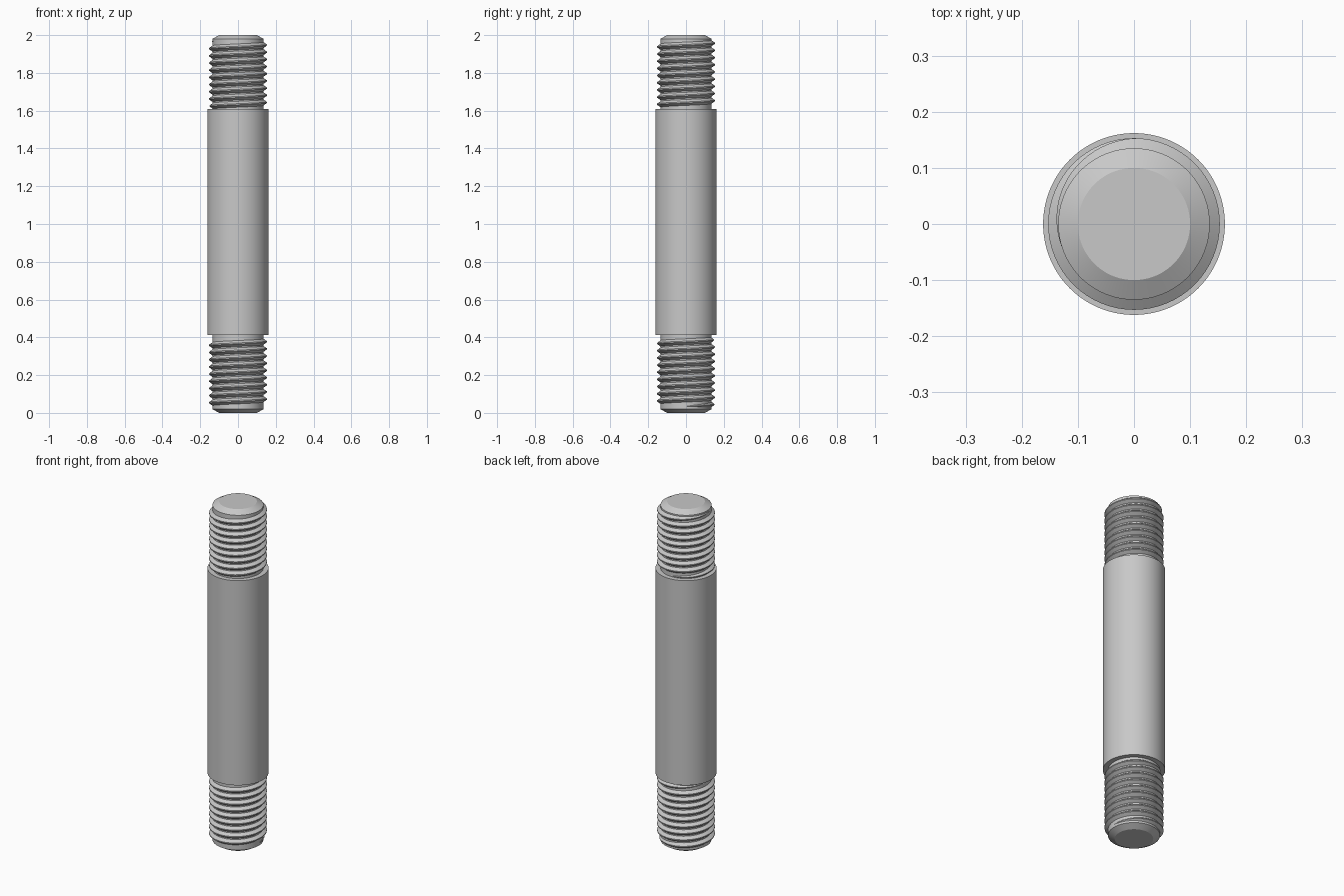
import bpy, bmesh, math

cube = bpy.data.objects.get("Cube")
if cube:
    bpy.data.objects.remove(cube, do_unlink=True)

STEEL = (0.58, 0.58, 0.58, 1)
steel = bpy.data.materials.new("grey steel")
steel.use_nodes = True
steel.diffuse_color = STEEL
steel.node_tree.nodes["Principled BSDF"].inputs["Base Color"].default_value = STEEL

CORE, CREST, PITCH = 0.135, 0.153, 0.038


def finish(name, bm, angle):
    bmesh.ops.recalc_face_normals(bm, faces=bm.faces)
    mesh = bpy.data.meshes.new(name)
    bm.to_mesh(mesh)
    bm.free()
    mesh.materials.append(steel)
    obj = bpy.data.objects.new(name, mesh)
    bpy.context.collection.objects.link(obj)
    bpy.ops.object.select_all(action="DESELECT")
    obj.select_set(True)
    bpy.context.view_layer.objects.active = obj
    bpy.ops.object.shade_smooth_by_angle(angle=math.radians(angle))


def turned(name, profile, sides=96):
    """Closed solid of revolution from (radius, height) points."""
    bm = bmesh.new()
    rings = [[bm.verts.new((r * math.cos(math.tau * i / sides),
                            r * math.sin(math.tau * i / sides), z))
              for i in range(sides)] for r, z in profile]
    for a, b in zip(rings, rings[1:]):
        for i in range(sides):
            j = (i + 1) % sides
            bm.faces.new((a[i], a[j], b[j], b[i]))
    bm.faces.new(rings[0][::-1])
    bm.faces.new(rings[-1])
    finish(name, bm, 20)


def thread(name, z0, z1, start, steps=64):
    """Right-handed helical ridge, tapering into the core at both ends."""
    bm = bmesh.new()
    count = round((z1 - z0) / PITCH * steps)
    sections = []
    for i in range(count + 1):
        a = start + math.tau * i / steps
        z = z0 + PITCH * i / steps
        fade = min(1, i / (steps * 0.3), (count - i) / (steps * 0.3))
        fade = max(fade, 0.02)
        crest = CORE + (CREST - CORE) * fade
        root = CORE - 0.004
        half = 0.0185 * (0.35 + 0.65 * fade)
        section = [(root, -half), (crest, -0.003 * fade),
                   (crest, 0.003 * fade), (root, half)]
        sections.append([bm.verts.new((r * math.cos(a), r * math.sin(a), z + dz))
                         for r, dz in section])
    for a, b in zip(sections, sections[1:]):
        for k in range(4):
            m = (k + 1) % 4
            bm.faces.new((a[k], a[m], b[m], b[k]))
    bm.faces.new(sections[0][::-1])
    bm.faces.new(sections[-1])
    finish(name, bm, 30)


# Plain shank
turned("shank", [(0.162, 0.412), (0.162, 1.61)])

# Chamfered studs at both ends
turned("lower_stud", [(0.10, 0), (CORE, 0.02), (CORE, 0.43)])
turned("upper_stud", [(CORE, 1.59), (CORE, 1.98), (0.10, 2)])

# Threads wound around the studs
thread("lower_thread", 0.035, 0.395, 0)
thread("upper_thread", 1.615, 1.968, math.radians(90))
